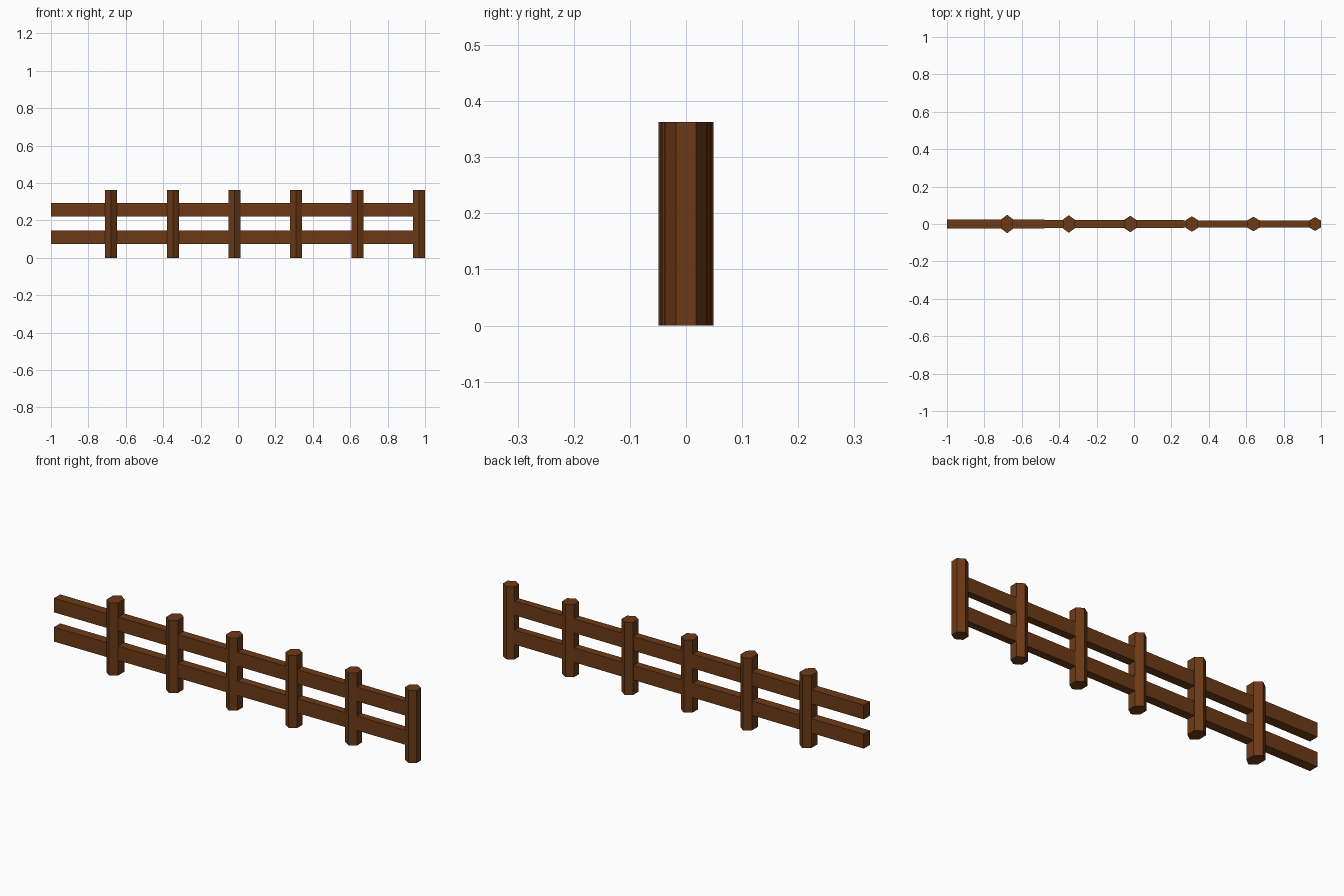
import bpy, bmesh, math

if "Cube" in bpy.data.objects:
    bpy.data.objects.remove(bpy.data.objects["Cube"])

wood = bpy.data.materials.new("brown wood")
wood.diffuse_color = (0.15, 0.042, 0.008, 1)
wood.use_nodes = True
wood.node_tree.nodes["Principled BSDF"].inputs["Base Color"].default_value = wood.diffuse_color


def taper(x):
    # the fence gets thinner in depth towards +x
    return 1 - 0.171 * x


def prism(name, outline, z0, z1):
    bm = bmesh.new()
    face = bm.faces.new([bm.verts.new((x, y * taper(x), z0)) for x, y in outline])
    top = bmesh.ops.extrude_face_region(bm, geom=[face])
    for v in top["geom"]:
        if isinstance(v, bmesh.types.BMVert):
            v.co.z = z1
    bmesh.ops.recalc_face_normals(bm, faces=bm.faces)
    me = bpy.data.meshes.new(name)
    bm.to_mesh(me)
    bm.free()
    me.materials.append(wood)
    ob = bpy.data.objects.new(name, me)
    bpy.context.collection.objects.link(ob)


# six hexagonal posts, flat sides facing along x
for i in range(6):
    cx = 0.968 - 0.3292 * i
    hexagon = [(cx + 0.037 * math.cos(math.radians(a)), 0.044 * math.sin(math.radians(a)))
               for a in range(30, 390, 60)]
    prism("post", hexagon, 0, 0.363)

# two horizontal rails, running from the open left end into the last post
for name, z0, z1 in (("lower_rail", 0.075, 0.147), ("upper_rail", 0.221, 0.292)):
    prism(name, [(-1, -0.021), (0.968, -0.021), (0.968, 0.021), (-1, 0.021)], z0, z1)
